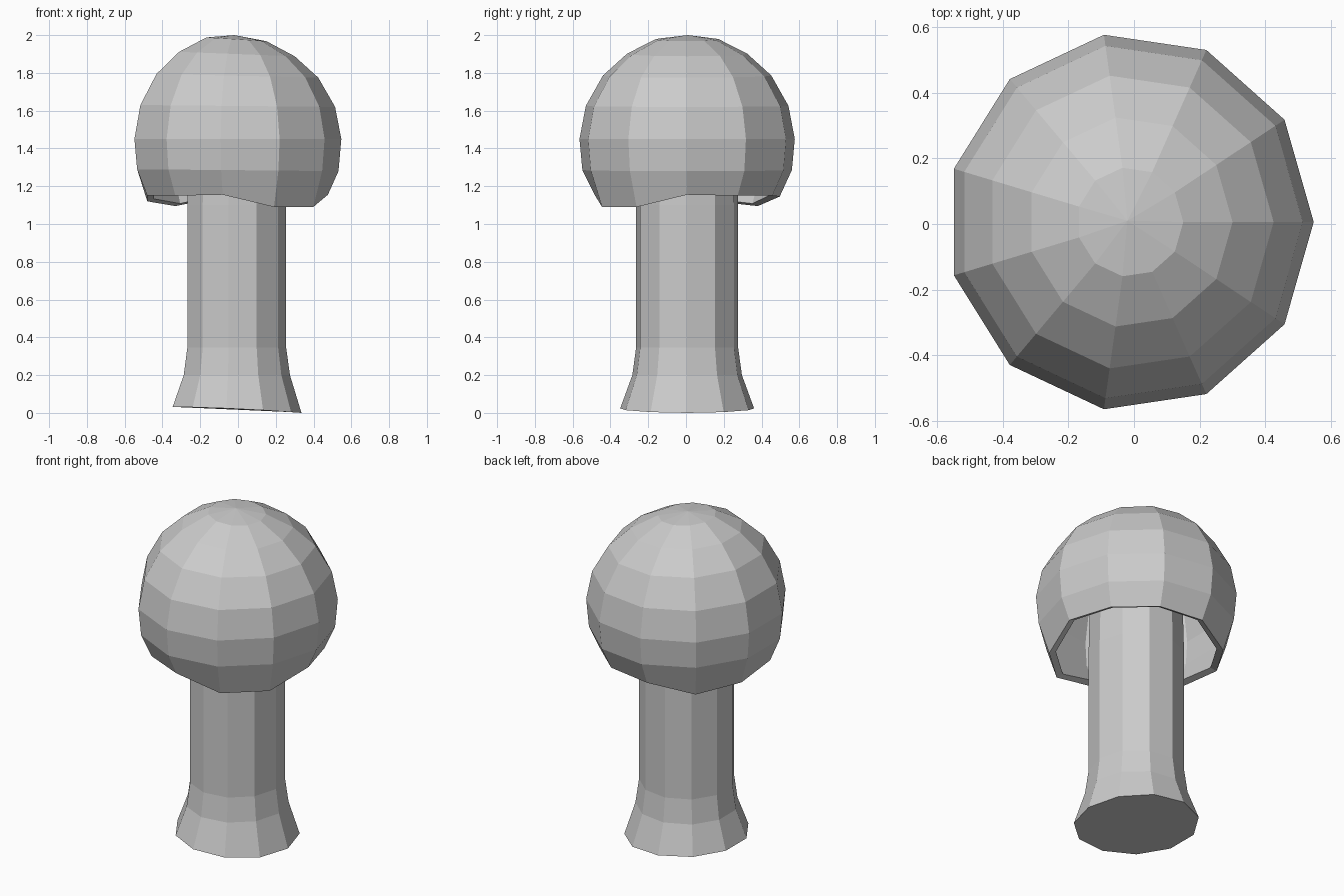
import bpy
from math import cos, sin, tau

if "Cube" in bpy.data.objects:
    bpy.data.objects.remove(bpy.data.objects["Cube"])

SIDES = 11


def ring(rx, ry, heights, cx=-0.012, cy=0.006):
    """One ring of points; heights is a number or one value per side."""
    pts = []
    for i in range(SIDES):
        a = tau * i / SIDES
        z = heights[i] if isinstance(heights, list) else heights
        pts.append((cx + rx * cos(a), cy + ry * sin(a), z))
    return pts


def skin(name, rings, extra_faces, apex=None):
    """Join stacked rings with quads and add closing faces."""
    verts = [p for r in rings for p in r]
    faces = list(extra_faces)
    for k in range(len(rings) - 1):
        for i in range(SIDES):
            j = (i + 1) % SIDES
            a, b = k * SIDES, (k + 1) * SIDES
            faces.append((a + i, a + j, b + j, b + i))
    if apex:
        verts.append(apex)
        top = len(verts) - 1
        last = (len(rings) - 1) * SIDES
        faces += [(last + i, last + (i + 1) % SIDES, top) for i in range(SIDES)]
    mesh = bpy.data.meshes.new(name)
    mesh.from_pydata(verts, [], faces)
    mesh.update()
    ob = bpy.data.objects.new(name, mesh)
    bpy.context.collection.objects.link(ob)
    return ob


# Stem with a flared, slightly uneven foot
angles = [tau * i / SIDES for i in range(SIDES)]
foot = [0.016 * (1 - cos(a)) + 0.006 * sin(a) ** 2 for a in angles]
stem_rings = [ring(0.348, 0.358, foot)]
for r, z in [(0.287, 0.20), (0.267, 0.345), (0.267, 1.10), (0.25, 1.78)]:
    stem_rings.append(ring(r, r + 0.006, z))
top = (len(stem_rings) - 1) * SIDES
skin("stem", stem_rings, [tuple(reversed(range(SIDES))),
                          tuple(range(top, top + SIDES))])

# Domed cap with a wavy rim, hollow underneath
rim = [1.155, 1.15, 1.15, 1.145, 1.095, 1.12, 1.15, 1.15, 1.155, 1.09, 1.09]
cap_rings = [ring(0.488, 0.495, rim)]
for r, z, tilt in [(0.544, 1.285, 0.005), (0.559, 1.45, 0), (0.526, 1.625, 0.005),
                   (0.437, 1.785, 0.01), (0.312, 1.90, 0.012), (0.162, 1.978, 0.01)]:
    cap_rings.append(ring(r, r * 1.03, [z - tilt * cos(a) for a in angles]))
cap = skin("cap", cap_rings, [], apex=(-0.02, 0.01, 2.0))
shell = cap.modifiers.new("shell", 'SOLIDIFY')
shell.thickness = 0.04
shell.offset = -1
